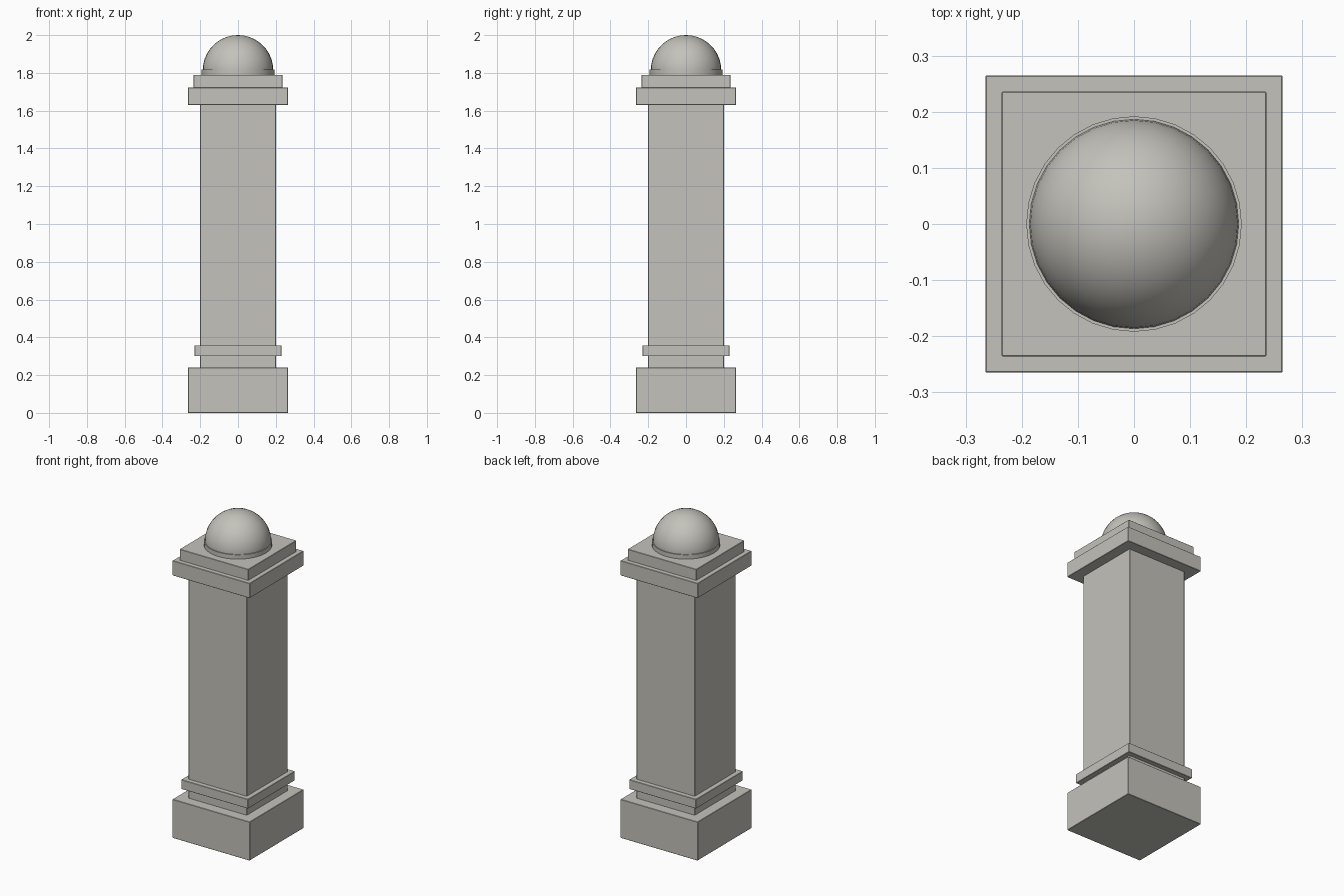
import bpy
import math

cube = bpy.data.objects.get("Cube")
if cube:
    bpy.data.objects.remove(cube, do_unlink=True)

# Single pale stone colour
STONE = (0.55, 0.54, 0.495, 1.0)
stone = bpy.data.materials.new("pale_stone")
stone.use_nodes = True
stone.diffuse_color = STONE
stone.node_tree.nodes["Principled BSDF"].inputs["Base Color"].default_value = STONE


def finish(name):
    obj = bpy.context.object
    obj.name = name
    obj.data.materials.append(stone)
    return obj


def block(name, half, bottom, top):
    """Square stone block with slightly eased edges."""
    bpy.ops.mesh.primitive_cube_add(size=2, location=(0, 0, (bottom + top) / 2))
    obj = finish(name)
    obj.scale = (half, half, (top - bottom) / 2)
    bpy.ops.object.transform_apply(location=False, rotation=False, scale=True)
    bevel = obj.modifiers.new("eased_edges", "BEVEL")
    bevel.width = 0.002
    bevel.segments = 1


# Square pillar, from the ground up
block("plinth", 0.265, 0.0, 0.24)
block("shaft", 0.2, 0.22, 1.65)
block("lower_band", 0.23, 0.3, 0.358)
block("cap_lower_slab", 0.265, 1.63, 1.722)
block("cap_upper_slab", 0.236, 1.715, 1.79)

# Thin round collar under the dome
bpy.ops.mesh.primitive_cylinder_add(vertices=32, radius=0.192, depth=0.037,
                                    location=(0, 0, 1.7985))
finish("dome_collar")
bpy.ops.object.shade_smooth_by_angle(angle=math.radians(35))

# Ball finial, its lower part sunk into the cap
bpy.ops.mesh.primitive_uv_sphere_add(segments=32, ring_count=20, radius=0.187,
                                     location=(0, 0, 1.813))
finish("ball_finial")
bpy.ops.object.shade_smooth()
